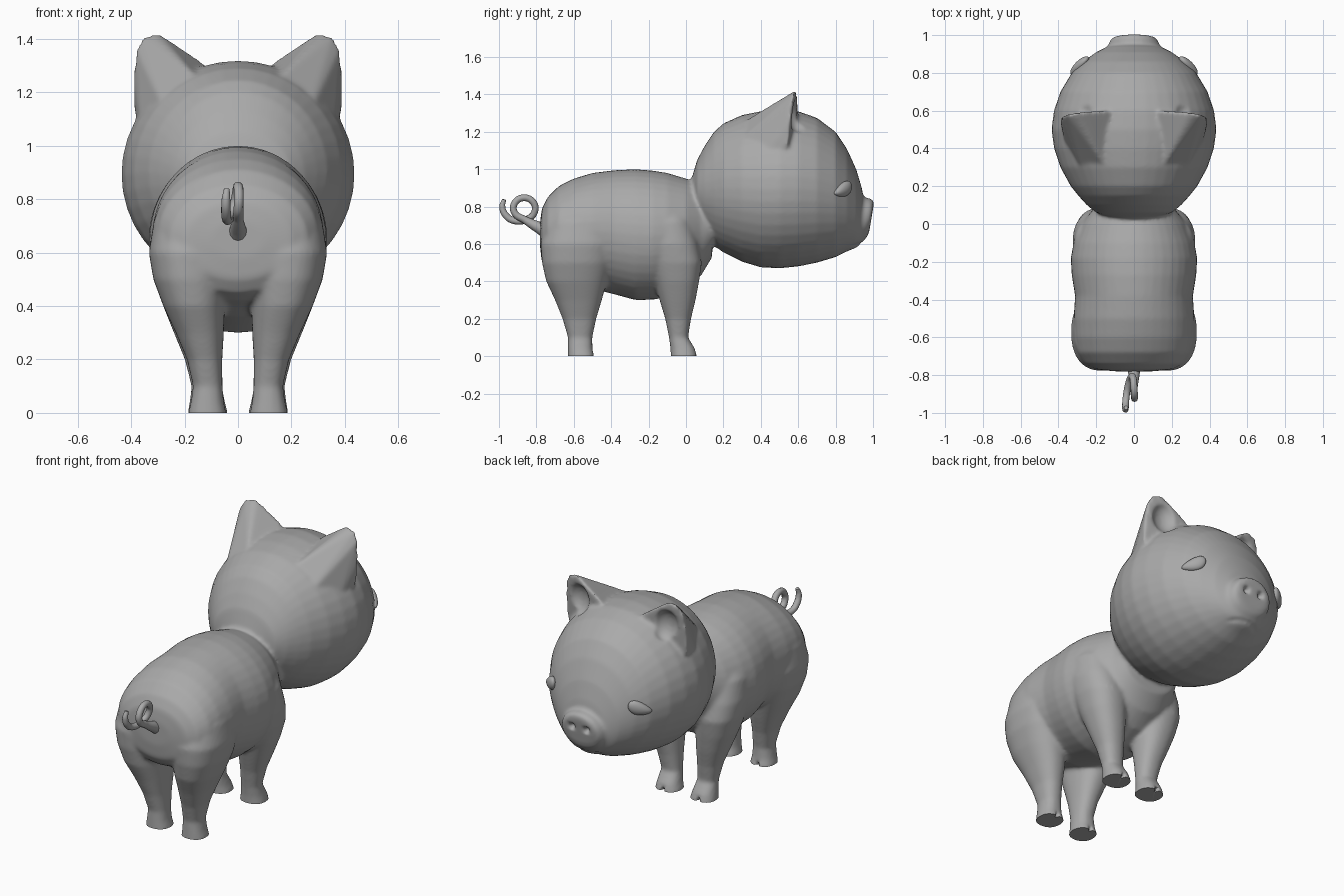
import bpy, bmesh, math
from mathutils import Vector

cube = bpy.data.objects.get("Cube")
if cube:
    bpy.data.objects.remove(cube, do_unlink=True)

grey = bpy.data.materials.new("mid_grey")
grey.use_nodes = True
tone = (0.4, 0.4, 0.4, 1)
grey.diffuse_color = tone
grey.node_tree.nodes["Principled BSDF"].inputs["Base Color"].default_value = tone

X, Y, Z = Vector((1, 0, 0)), Vector((0, 1, 0)), Vector((0, 0, 1))


def ring(centre, u, v, ru, rv, power=2.0, n=40):
    """Superellipse outline around a centre."""
    def wave(t):
        return math.copysign(abs(t) ** (2 / power), t)
    angles = [2 * math.pi * i / n for i in range(n)]
    return [Vector(centre) + u * ru * wave(math.cos(a)) + v * rv * wave(math.sin(a))
            for a in angles]


def loft(bm, rings):
    """Closed skin through a list of outlines."""
    loops = [[bm.verts.new(p) for p in r] for r in rings]
    for a, b in zip(loops, loops[1:]):
        for i in range(len(a)):
            j = (i + 1) % len(a)
            bm.faces.new((a[i], a[j], b[j], b[i]))
    bm.faces.new(loops[0][::-1])
    bm.faces.new(loops[-1])


def ball(bm, centre, radii):
    made = bmesh.ops.create_uvsphere(bm, u_segments=24, v_segments=16, radius=1)
    for v in made["verts"]:
        v.co = Vector([c + r * t for c, r, t in zip(centre, radii, v.co)])


def finish(bm, name):
    bmesh.ops.recalc_face_normals(bm, faces=bm.faces)
    mesh = bpy.data.meshes.new(name)
    bm.to_mesh(mesh)
    bm.free()
    mesh.materials.append(grey)
    ob = bpy.data.objects.new(name, mesh)
    bpy.context.collection.objects.link(ob)
    return ob


def activate(ob):
    bpy.ops.object.select_all(action='DESELECT')
    ob.select_set(True)
    bpy.context.view_layer.objects.active = ob


skin = bmesh.new()

# Torso and head: (y, top, bottom, half width)
torso = [(-.78, .72, .58, .10), (-.77, .79, .50, .20), (-.74, .85, .45, .26),
         (-.68, .91, .42, .30), (-.6, .95, .40, .315), (-.5, .98, .36, .32),
         (-.38, .995, .33, .312), (-.27, 1.0, .30, .33), (-.18, .993, .302, .335),
         (-.1, .98, .315, .32), (0, .95, .36, .28), (.08, .92, .43, .215), (.14, .88, .53, .19)]
head = [(.03, .95, .80, .1), (.06, 1.05, .72, .2), (.1, 1.125, .65, .25), (.15, 1.2, .59, .295),
        (.2, 1.245, .555, .335), (.3, 1.29, .505, .39), (.4, 1.31, .475, .423),
        (.5, 1.318, .47, .437), (.6, 1.31, .48, .424), (.7, 1.275, .5, .39),
        (.8, 1.2, .53, .33), (.86, 1.11, .56, .27), (.91, 1.0, .58, .2),
        (.94, .9, .6, .14), (.955, .82, .64, .08)]
for part in (torso, head):
    loft(skin, [ring((0, y, (t + b) / 2), X, Z, w, (t - b) / 2) for y, t, b, w in part])

# Snout, leaning back toward the chin
lean = Vector((0, .17, 1))
snout = [(.87, .725, .15, .12), (.94, .727, .138, .12), (.965, .73, .13, .115),
         (.985, .735, .115, .098), (.992, .74, .09, .075)]
loft(skin, [ring((0, y, z), X, lean, rx, rz) for y, z, rx, rz in snout])

# Legs: (z, x, y, half width, half depth)
hind_leg = [(-.03, .115, -.56, .071, .071), (0, .115, -.56, .071, .071),
            (.04, .115, -.565, .062, .066), (.1, .113, -.566, .055, .065),
            (.2, .125, -.57, .066, .09), (.3, .143, -.575, .09, .125),
            (.4, .165, -.585, .115, .162), (.5, .177, -.58, .14, .19),
            (.6, .177, -.572, .157, .205), (.72, .17, -.565, .145, .175),
            (.82, .14, -.55, .08, .1)]
fore_leg = [(-.03, .113, -.01, .075, .071), (0, .113, -.01, .075, .071),
            (.04, .115, -.017, .066, .066), (.1, .117, -.04, .057, .051),
            (.2, .13, -.042, .069, .069), (.3, .15, -.045, .09, .096),
            (.4, .17, -.05, .11, .12), (.5, .185, -.06, .125, .145),
            (.6, .19, -.09, .135, .155), (.72, .185, -.11, .13, .14),
            (.82, .16, -.12, .1, .1)]
for side in (1, -1):
    for leg in (hind_leg, fore_leg):
        loft(skin, [ring((side * x, y, z), X, Y, rx, ry, 2.3) for z, x, y, rx, ry in leg])

# Ears: a flat front outline tapering into the back of the head
ear = [(.13, .6, 1.31), (.26, .595, 1.398), (.29, .59, 1.417), (.32, .585, 1.422),
       (.355, .58, 1.41), (.383, .57, 1.365), (.392, .555, 1.25), (.388, .545, 1.12),
       (.2, .58, 1.1), (.15, .3, 1.25), (.25, .2, 1.08), (.36, .4, 1.05)]
for side in (1, -1):
    bmesh.ops.convex_hull(skin, input=[skin.verts.new((side * x, y, z)) for x, y, z in ear])

# Cutters: mouth, nostrils, ear hollows and hoof clefts
cut = bmesh.new()
mouth = [i * .02 for i in range(-7, 8)]
loft(cut, [ring((x, .95 - 4.3 * x * x, .6 - x * x), Y, Z, .032, .011, n=16) for x in mouth])
for side in (1, -1):
    ball(cut, (side * .047, .995, .755), (.02, .03, .022))
    ball(cut, (side * .29, .605, 1.285), (.075, .06, .09))
    for toe in (-.485, .06):
        loft(cut, [ring((side * .115, toe, -.06), X, Y, .016, .05, n=12),
                   ring((side * .115, toe - .015, .1), X, Y, .003, .02, n=12)])

pig = finish(skin, "pig_body")
cutter = finish(cut, "detail_cutter")
cutter.hide_render = True


def remesh():
    m = pig.modifiers.new("remesh", 'REMESH')
    m.mode = 'VOXEL'
    m.voxel_size = .009


# Blend everything into one soft skin
remesh()
carve = pig.modifiers.new("carve", 'BOOLEAN')
carve.operation = 'DIFFERENCE'
carve.solver = 'EXACT'
carve.object = cutter
remesh()
soften = pig.modifiers.new("soften", 'SMOOTH')
soften.factor = .5
soften.iterations = 8
activate(pig)
for m in list(pig.modifiers):
    bpy.ops.object.modifier_apply(modifier=m.name)
bpy.data.objects.remove(cutter, do_unlink=True)

# Flat soles
bm = bmesh.new()
bm.from_mesh(pig.data)
bmesh.ops.bisect_plane(bm, geom=bm.verts[:] + bm.edges[:] + bm.faces[:],
                       plane_co=(0, 0, 0), plane_no=(0, 0, 1), clear_inner=True)
bmesh.ops.holes_fill(bm, edges=[e for e in bm.edges if e.is_boundary], sides=0)
bm.to_mesh(pig.data)
bm.free()
pig.data.materials.clear()
pig.data.materials.append(grey)

# Eyes: flattened teardrops, pointed at the outer lower end
objects = [pig]
for side, label in ((1, "left_eye"), (-1, "right_eye")):
    bm = bmesh.new()
    ball(bm, (0, 0, 0), (1, 1, 1))
    along = Vector((-.7 * side, .7, 0))
    out = Vector((.7 * side, .7, 0))
    for v in bm.verts:
        u, h, d = v.co
        h = h * (.72 + .28 * u) * .052 + .018 * u
        v.co = Vector((.288 * side, .838, .89)) + along * u * .066 + Z * h + out * d * .026
    objects.append(finish(bm, label))

# Curly tail: (x, y, z, thickness)
path = [(0, -.73, .66, 2.4), (0, -.79, .69, 1.7), (0, -.86, .728, 1.1), (.002, -.918, .77, 1),
        (.003, -.915, .82, 1), (0, -.865, .847, 1), (-.005, -.815, .82, 1),
        (-.015, -.81, .77, 1), (-.03, -.85, .732, 1), (-.042, -.92, .725, 1),
        (-.045, -.965, .755, 1), (-.045, -.982, .8, .9), (-.042, -.972, .838, .6)]
curve = bpy.data.curves.new("tail", 'CURVE')
curve.dimensions = '3D'
curve.bevel_depth = .018
curve.bevel_resolution = 4
curve.use_fill_caps = True
spline = curve.splines.new('BEZIER')
spline.bezier_points.add(len(path) - 1)
for point, (x, y, z, r) in zip(spline.bezier_points, path):
    point.co = (x, y, z)
    point.radius = r
    point.handle_left_type = point.handle_right_type = 'AUTO'
curve.materials.append(grey)
tail = bpy.data.objects.new("tail", curve)
bpy.context.collection.objects.link(tail)
activate(tail)
bpy.ops.object.convert(target='MESH')
objects.append(bpy.context.view_layer.objects.active)

for ob in objects:
    activate(ob)
    bpy.ops.object.shade_smooth_by_angle(angle=math.radians(50))
